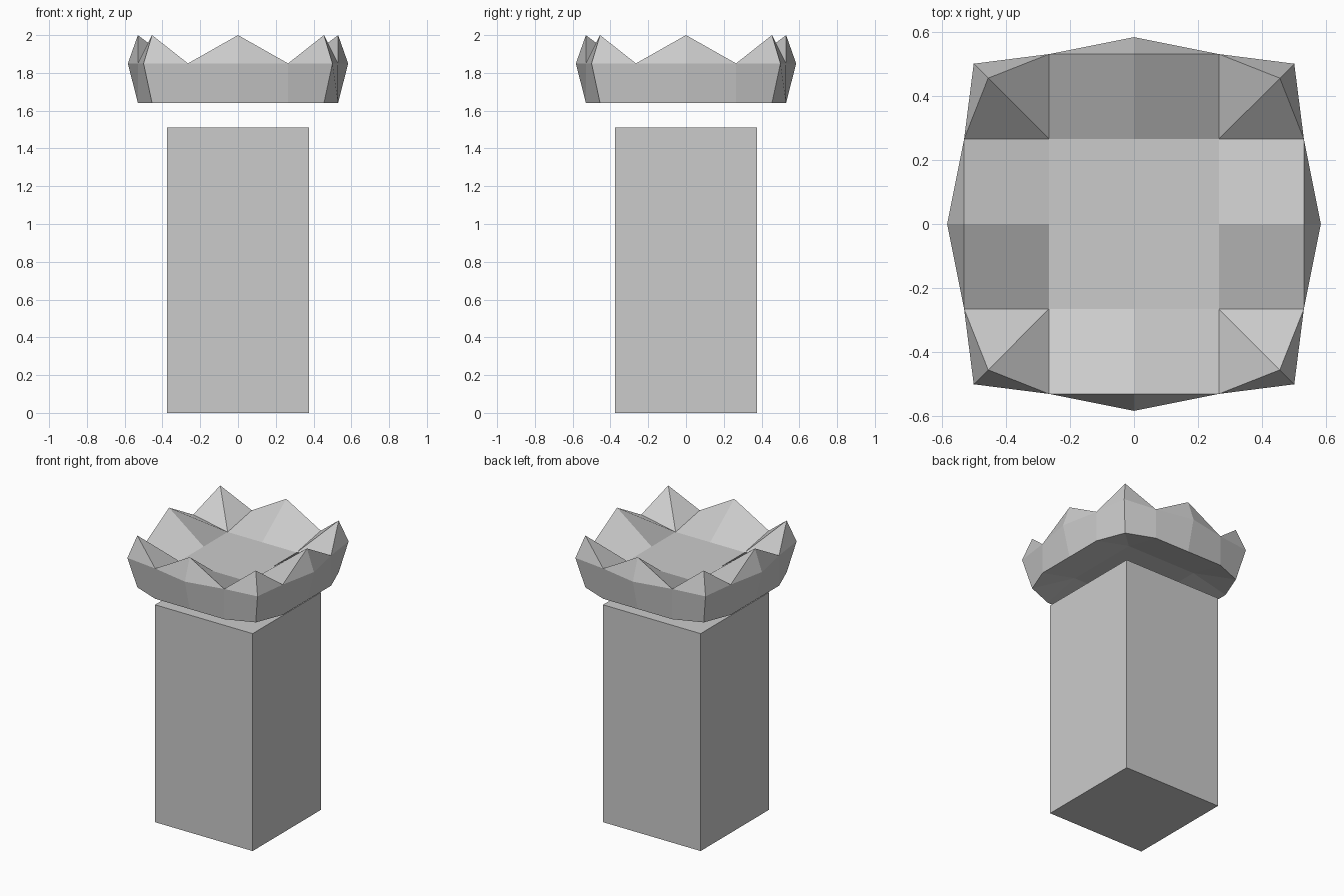
import bpy, bmesh
from mathutils import Matrix

if "Cube" in bpy.data.objects:
    bpy.data.objects.remove(bpy.data.objects["Cube"])

# Square column
W, H = 0.75, 1.51
me = bpy.data.meshes.new("column")
bm = bmesh.new()
bmesh.ops.create_cube(bm, size=1.0)
bmesh.ops.transform(bm, verts=bm.verts, matrix=Matrix.Translation((0, 0, H / 2)) @ Matrix.Diagonal((W, W, H, 1)))
bm.to_mesh(me)
bm.free()
bpy.context.collection.objects.link(bpy.data.objects.new("column", me))


# Crown: a quarter of each ring (mid side, valley, corner, valley), turned four times
def ring(quarter):
    pts = []
    for turn in range(4):
        for x, y, z in quarter:
            for _ in range(turn):
                x, y = y, -x
            pts.append((round(x, 4), round(y, 4), z))
    return pts


S, I, C = 0.53, 0.265, 0.455
rings = [ring(q) for q in (
    # underside recess, bottom rim, bulging shoulder, peaks, inner floor edge
    [(0, I, 1.70), (I, I, 1.70), (I, I, 1.70), (I, I, 1.70)],
    [(0, S, 1.64), (I, S, 1.64), (C, C, 1.64), (S, I, 1.64)],
    [(0, 0.583, 1.85), (I, S, 1.85), (0.5, 0.5, 1.85), (S, I, 1.85)],
    [(0, S, 2.0), (I, S, 1.85), (C, C, 2.0), (S, I, 1.85)],
    [(0, I, 1.80), (I, I, 1.80), (I, I, 1.80), (I, I, 1.80)],
)]

bm = bmesh.new()
cache = {}


def face(points):
    unique = list(dict.fromkeys(points))  # coincident points collapse to triangles
    if len(unique) < 3:
        return
    for p in unique:
        if p not in cache:
            cache[p] = bm.verts.new(p)
    bm.faces.new([cache[p] for p in unique])


for a, b in zip(rings, rings[1:]):
    for i in range(16):
        j = (i + 1) % 16
        face([a[i], a[j], b[j], b[i]])
face(rings[0])
face(rings[-1])
bmesh.ops.recalc_face_normals(bm, faces=bm.faces)
me = bpy.data.meshes.new("crown")
bm.to_mesh(me)
bm.free()
bpy.context.collection.objects.link(bpy.data.objects.new("crown", me))
